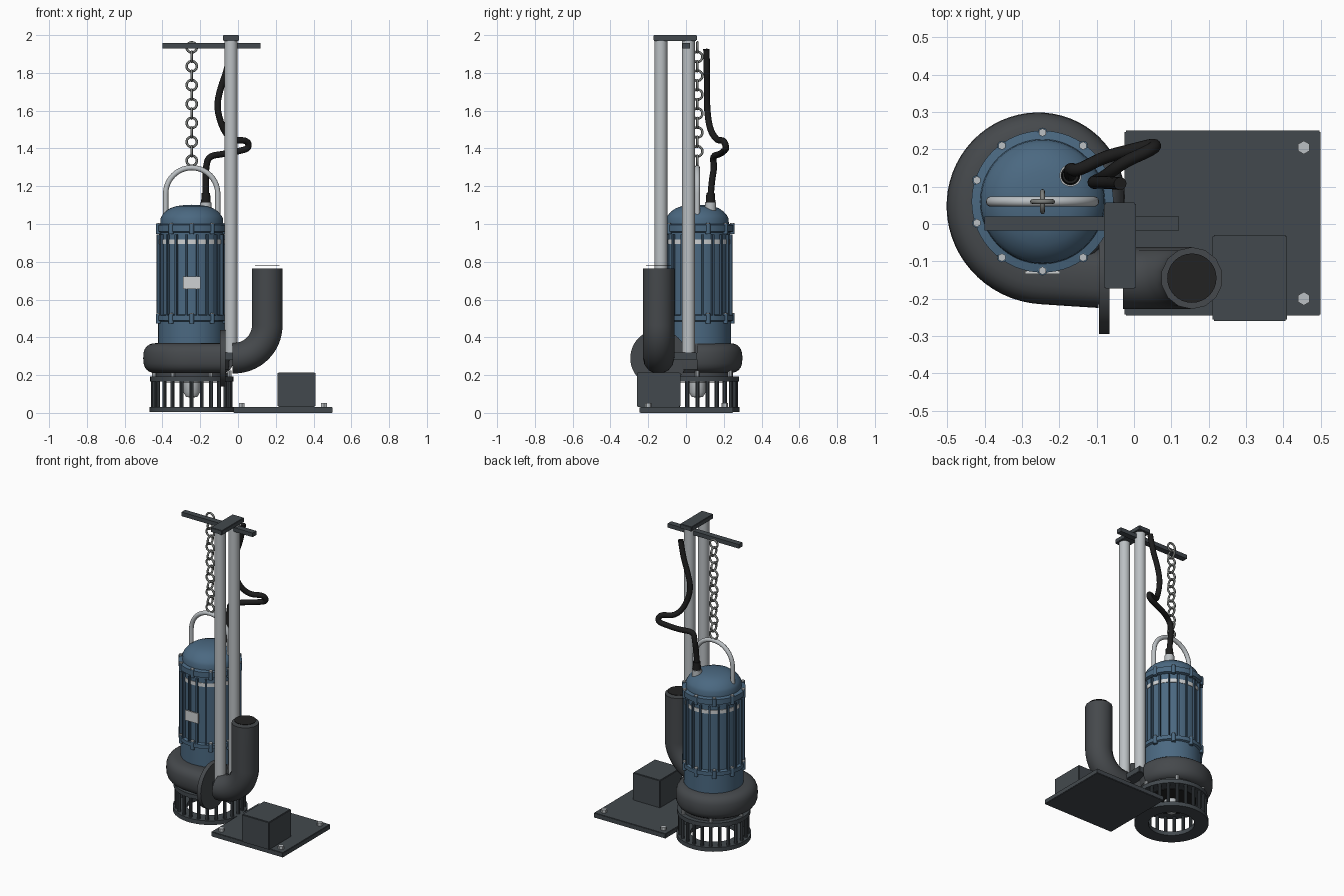
import bpy, bmesh, math
from mathutils import Vector, Matrix

if "Cube" in bpy.data.objects:
    bpy.data.objects.remove(bpy.data.objects["Cube"])

PX, PY = -0.245, 0.06      # pump axis
OY, OZ = -0.145, 0.29      # outlet axis


def material(name, rgb):
    m = bpy.data.materials.new(name)
    m.use_nodes = True
    m.diffuse_color = (*rgb, 1)
    m.node_tree.nodes["Principled BSDF"].inputs["Base Color"].default_value = (*rgb, 1)
    return m


BLUE = material("blue paint", (0.07, 0.14, 0.22))
FIN = material("dark blue paint", (0.045, 0.09, 0.145))
IRON = material("cast iron", (0.06, 0.066, 0.072))
STEEL = material("dark steel", (0.055, 0.066, 0.075))
GALV = material("galvanised steel", (0.5, 0.53, 0.55))
CHAIN = material("chain steel", (0.2, 0.21, 0.2))
RUBBER = material("black rubber", (0.012, 0.012, 0.012))
BORE = material("dark bore", (0.016, 0.016, 0.016))
WHITE = material("light grey paint", (0.62, 0.64, 0.65))


def finish(bm, name, mat, smooth=True):
    bmesh.ops.recalc_face_normals(bm, faces=bm.faces[:])
    me = bpy.data.meshes.new(name)
    bm.to_mesh(me)
    bm.free()
    me.materials.append(mat)
    ob = bpy.data.objects.new(name, me)
    bpy.context.collection.objects.link(ob)
    if smooth:
        bpy.ops.object.select_all(action='DESELECT')
        ob.select_set(True)
        bpy.context.view_layer.objects.active = ob
        bpy.ops.object.shade_smooth_by_angle(angle=math.radians(35))
    return ob


def box(name, mat, lo, hi, bevel=0.0):
    bm = bmesh.new()
    lo, hi = Vector(lo), Vector(hi)
    bmesh.ops.create_cube(bm, size=1, matrix=Matrix.Translation((lo + hi) / 2)
                          @ Matrix.Diagonal((*(hi - lo), 1)))
    if bevel:
        bmesh.ops.bevel(bm, geom=bm.edges[:], offset=bevel, segments=2, affect='EDGES')
    return finish(bm, name, mat, False)


def add_rod(bm, x, y, z0, z1, r, sides=24):
    bmesh.ops.create_cone(bm, cap_ends=True, segments=sides, radius1=r, radius2=r,
                          depth=z1 - z0, matrix=Matrix.Translation((x, y, (z0 + z1) / 2)))


def rods(name, mat, spots, z0, z1, r, sides=24):
    bm = bmesh.new()
    for x, y in spots:
        add_rod(bm, x, y, z0, z1, r, sides)
    return finish(bm, name, mat)


def around(n, r, start=90.0):
    angles = [math.radians(start + 360 * i / n) for i in range(n)]
    return [(PX + r * math.cos(a), PY + r * math.sin(a)) for a in angles]


def lathe(name, mat, profile, closed=False, x=PX, y=PY, steps=64):
    bm = bmesh.new()
    vs = [bm.verts.new((x + r, y, z)) for r, z in profile]
    pairs = list(zip(vs, vs[1:])) + ([(vs[-1], vs[0])] if closed else [])
    edges = [bm.edges.new(p) for p in pairs]
    bmesh.ops.spin(bm, geom=vs + edges, cent=(x, y, 0), axis=(0, 0, 1),
                   angle=math.tau, steps=steps)
    bmesh.ops.remove_doubles(bm, verts=bm.verts[:], dist=1e-5)
    return finish(bm, name, mat)


def tube(name, mat, points, r, smooth_path=False):
    cu = bpy.data.curves.new(name, 'CURVE')
    cu.dimensions = '3D'
    cu.bevel_depth, cu.bevel_resolution, cu.use_fill_caps = r, 5, True
    sp = cu.splines.new('NURBS' if smooth_path else 'POLY')
    sp.points.add(len(points) - 1)
    for p, co in zip(sp.points, points):
        p.co = (*co, 1)
    if smooth_path:
        sp.use_endpoint_u, sp.order_u, sp.resolution_u = True, 3, 10
    cu.materials.append(mat)
    ob = bpy.data.objects.new(name, cu)
    bpy.context.collection.objects.link(ob)
    if not smooth_path:
        sp.use_smooth = True
    return ob


def arc(cx, cz, r, a0, a1, y, n=20):
    out = []
    for i in range(n + 1):
        a = math.radians(a0 + (a1 - a0) * i / n)
        out.append((cx + r * math.cos(a), y, cz + r * math.sin(a)))
    return out


# Motor housing with two flanges and a domed cap
lathe("motor_housing", BLUE, [
    (0, 0.35), (0.178, 0.35), (0.178, 0.485), (0.19, 0.49), (0.19, 0.515), (0.172, 0.52),
    (0.172, 0.955), (0.19, 0.96), (0.19, 0.995), (0.167, 1.0), (0.165, 1.03), (0.157, 1.045),
    (0.14, 1.065), (0.115, 1.083), (0.08, 1.095), (0.04, 1.1), (0, 1.102)])
lathe("stripe", WHITE, [(0.17, 0.893), (0.176, 0.893), (0.176, 0.917), (0.17, 0.917)], True)
box("nameplate", WHITE, (PX - 0.047, PY - 0.194, 0.655), (PX + 0.047, PY - 0.186, 0.722))

# Cooling fins
bm = bmesh.new()
for i in range(20):
    m = (Matrix.Translation((PX, PY, 0.73)) @ Matrix.Rotation(math.radians(9 + 18 * i), 4, 'Z')
         @ Matrix.Translation((0.177, 0, 0)) @ Matrix.Diagonal((0.022, 0.011, 0.43, 1)))
    bmesh.ops.create_cube(bm, size=1, matrix=m)
finish(bm, "cooling_fins", FIN, False)

# Flange bolts
for name, z in (("upper_flange_bolts", 0.978), ("lower_flange_bolts", 0.502)):
    rods(name, BLUE, around(10, 0.185), z - 0.03, z + 0.022, 0.013, 12)
    rods(name + "_heads", GALV, around(10, 0.185), z + 0.022, z + 0.028, 0.011, 6)

# Lifting handle and chain
tube("lifting_handle", GALV, [(PX + 0.138, PY, 1.02)] + arc(PX, 1.16, 0.138, 0, 180, PY)
     + [(PX - 0.138, PY, 1.02)], 0.014)
for i in range(13):
    bpy.ops.mesh.primitive_torus_add(
        location=(PX, PY, 1.335 + 0.05 * i), major_radius=0.027, minor_radius=0.0065,
        major_segments=24, minor_segments=8, rotation=(math.pi / 2, 0, math.pi / 2 * (i % 2)))
    link = bpy.context.object
    link.name = "chain_link"
    link.data.materials.append(CHAIN)
    bpy.ops.object.shade_smooth()

# Cable and its gland
lathe("cable_gland", GALV, [(0, 1.05), (0.03, 1.05), (0.03, 1.115), (0, 1.115)], x=-0.17, y=0.13, steps=20)
lathe("cable_sleeve", RUBBER, [(0, 1.11), (0.026, 1.11), (0.022, 1.165), (0, 1.165)],
      x=-0.17, y=0.13, steps=20)
tube("power_cable", RUBBER, [
    (-0.17, 0.13, 1.14), (-0.172, 0.135, 1.22), (-0.17, 0.15, 1.3), (-0.155, 0.14, 1.36),
    (-0.08, 0.18, 1.37), (0.0, 0.2, 1.385), (0.06, 0.215, 1.4), (0.05, 0.2, 1.445),
    (-0.03, 0.165, 1.44), (-0.08, 0.125, 1.5), (-0.115, 0.11, 1.62), (-0.09, 0.112, 1.73),
    (-0.055, 0.11, 1.82), (-0.037, 0.108, 1.925)], 0.017, True)

# Spiral volute: a rounded section swept outwards to the outlet
path = []
for i in range(49):
    t = i / 48
    a = math.radians(270 * t)
    r = 0.14 + 0.055 * t
    path.append(Vector((PX + r * math.cos(a), PY + r * math.sin(a), OZ)))
path += [Vector((-0.17, -0.14, OZ)), Vector((-0.09, OY, OZ))]
bm = bmesh.new()
rings = []
for i, p in enumerate(path):
    d = (path[min(i + 1, len(path) - 1)] - path[max(i - 1, 0)]).normalized()
    side = d.cross(Vector((0, 0, 1)))
    ring = []
    for k in range(24):
        c, s = math.cos(math.tau * k / 24), math.sin(math.tau * k / 24)
        u, v = [math.copysign(abs(w) ** 0.75, w) * 0.08 for w in (c, s)]
        ring.append(bm.verts.new(p + side * u + Vector((0, 0, v))))
    rings.append(ring)
for a, b in zip(rings, rings[1:]):
    for k in range(24):
        bm.faces.new((a[k], a[k - 1], b[k - 1], b[k]))
bm.faces.new(rings[0])
bm.faces.new(rings[-1])
finish(bm, "volute", IRON)
lathe("volute_body", IRON, [(0, 0.2), (0.17, 0.2), (0.195, 0.23), (0.2, OZ), (0.195, 0.345),
                            (0.18, 0.368), (0, 0.368)])

# Outlet flange, elbow and riser
bm = bmesh.new()
bmesh.ops.create_cone(bm, cap_ends=True, segments=48, radius1=0.15, radius2=0.15, depth=0.028,
                      matrix=Matrix.Translation((-0.08, OY, OZ)) @ Matrix.Rotation(math.pi / 2, 4, 'Y'))
finish(bm, "outlet_flange", IRON)
tube("discharge_elbow", IRON, [(-0.03, OY, OZ)] + arc(-0.02, OZ + 0.175, 0.175, -90, 0, OY)
     + [(0.155, OY, 0.765)], 0.083)
rods("riser_bore", BORE, [(0.155, OY)], 0.778, 0.78, 0.066, 32)

# Suction strainer
lathe("strainer_neck", IRON, [(0, 0.17), (0.19, 0.17), (0.19, 0.215), (0, 0.215)])
lathe("strainer_top", STEEL, [(0, 0.165), (0.22, 0.165), (0.22, 0.192), (0, 0.192)])
lathe("strainer_base", STEEL, [(0.14, 0.005), (0.224, 0.005), (0.224, 0.032), (0.14, 0.032)], True)
rods("strainer_bars", STEEL, around(24, 0.205), 0.03, 0.168, 0.011, 10)
rods("strainer_studs", GALV, around(6, 0.2, 60), 0.19, 0.225, 0.012, 10)
lathe("suction_hub", GALV, [(0, 0.08), (0.03, 0.085), (0.045, 0.11), (0.045, 0.167)])
rods("suction_eye", BORE, [(PX, PY)], 0.16, 0.164, 0.15, 48)

# Guide rails with brackets and crossbar
rods("guide_rails", GALV, [(-0.037, -0.133), (-0.037, 0.013)], 0.31, 1.975, 0.034, 32)
for name, z in (("top_bracket", 1.97), ("bottom_bracket", 0.28)):
    box(name, STEEL, (-0.08, -0.173, z), (0.005, 0.057, z + (0.03 if z > 1 else 0.04)), 0.003)
box("crossbar", STEEL, (-0.4, -0.018, 1.93), (0.12, 0.02, 1.957))

# Base plate, anchor block and bolts
box("base_plate", STEEL, (-0.025, -0.245, 0), (0.5, 0.25, 0.032), 0.003)
box("anchor_block", STEEL, (0.21, -0.26, 0.032), (0.41, -0.03, 0.215), 0.004)
rods("base_bolts", GALV, [(x, y) for x in (0.02, 0.455) for y in (-0.2, 0.205)],
     0.03, 0.052, 0.018, 6)
